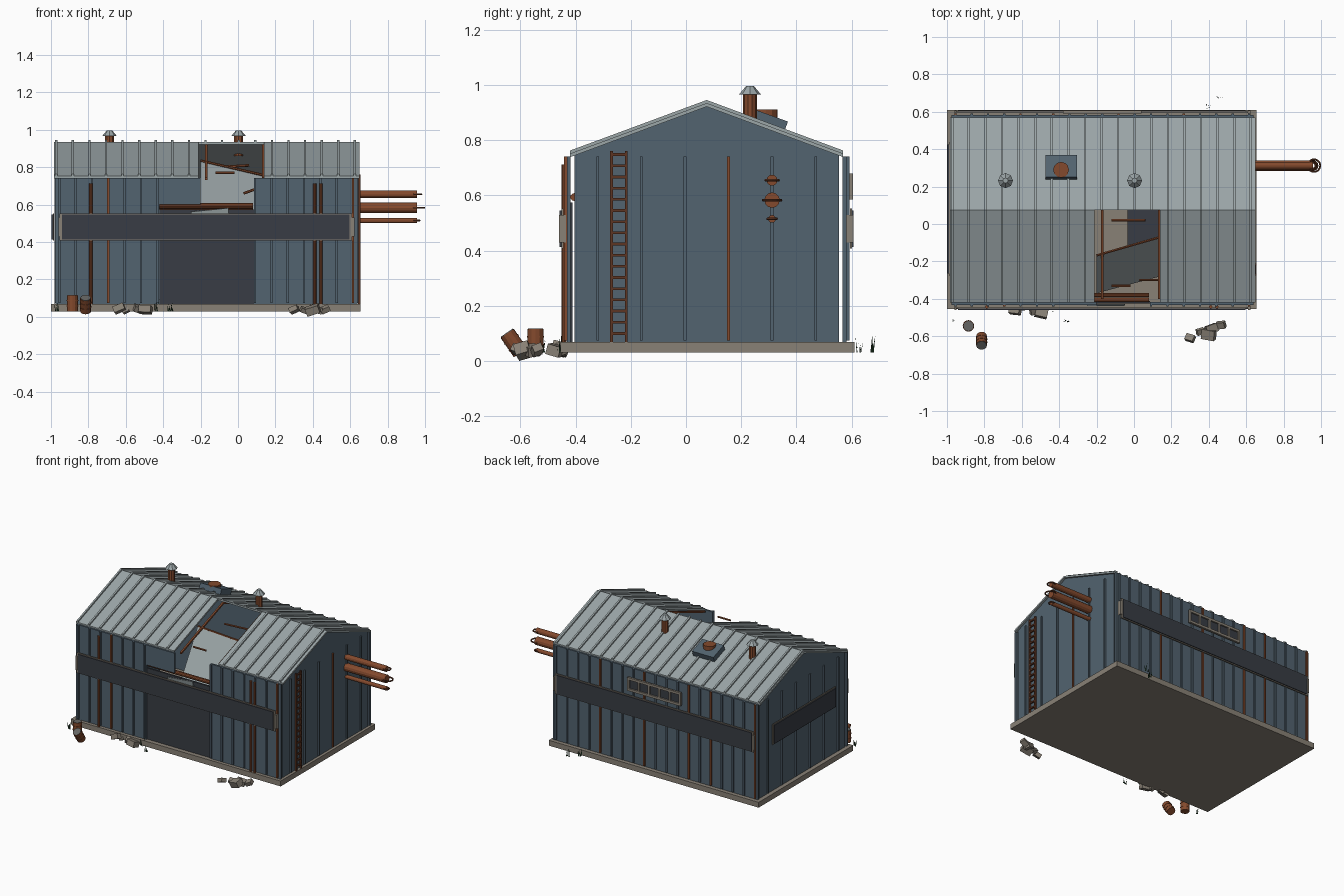
import bpy, bmesh, math, random
from mathutils import Vector, Matrix, Euler

cube = bpy.data.objects.get("Cube")
if cube:
    bpy.data.objects.remove(cube, do_unlink=True)
random.seed(4)


def material(name, rgb):
    m = bpy.data.materials.new(name)
    m.use_nodes = True
    m.diffuse_color = (*rgb, 1)
    m.node_tree.nodes["Principled BSDF"].inputs["Base Color"].default_value = (*rgb, 1)
    return m


WALL = material("blue_steel", (0.085, 0.125, 0.16))
ROOF = material("roof_grey", (0.33, 0.38, 0.39))
DARK = material("dark_panel", (0.04, 0.046, 0.058))
RUST = material("rust", (0.23, 0.068, 0.026))
DEEP = material("dark_rust", (0.11, 0.035, 0.016))
STONE = material("concrete", (0.25, 0.22, 0.18))
METAL = material("dull_metal", (0.13, 0.13, 0.125))
GRASS = material("grass_green", (0.015, 0.045, 0.02))


def finish(name, mat, bm):
    bmesh.ops.recalc_face_normals(bm, faces=bm.faces)
    mesh = bpy.data.meshes.new(name)
    bm.to_mesh(mesh)
    bm.free()
    mesh.materials.append(mat)
    ob = bpy.data.objects.new(name, mesh)
    bpy.context.collection.objects.link(ob)
    return ob


def add_box(bm, c, s, rot=(0, 0, 0)):
    m = Matrix.Translation(c) @ Euler(rot).to_matrix().to_4x4() @ Matrix.Diagonal((*s, 1))
    return bmesh.ops.create_cube(bm, size=1, matrix=m)["verts"]


def block(name, mat, *ranges):
    """Boxes given as (x0, x1, y0, y1, z0, z1), in one object."""
    bm = bmesh.new()
    for x0, x1, y0, y1, z0, z1 in ranges:
        add_box(bm, ((x0 + x1) / 2, (y0 + y1) / 2, (z0 + z1) / 2), (x1 - x0, y1 - y0, z1 - z0))
    return finish(name, mat, bm)


def tubes(name, mat, *specs, sides=10):
    """Cylinders or cones given as (start, end, radius, end radius)."""
    bm = bmesh.new()
    for a, b, r, r2 in specs:
        a, b = Vector(a), Vector(b)
        turn = (b - a).to_track_quat("Z", "Y").to_matrix().to_4x4()
        bmesh.ops.create_cone(bm, cap_ends=True, segments=sides, radius1=r, radius2=r2,
                              depth=(b - a).length, matrix=Matrix.Translation((a + b) / 2) @ turn)
    return finish(name, mat, bm)


def add_prism(bm, profile, x0, x1):
    ends = [[bm.verts.new((x, y, z)) for y, z in profile] for x in (x0, x1)]
    for e in ends:
        bm.faces.new(e)
    n = len(profile)
    for i in range(n):
        j = (i + 1) % n
        bm.faces.new((ends[0][i], ends[0][j], ends[1][j], ends[1][i]))


RIDGE, FRONT, BACK = 0.075, -0.42, 0.57


def roof_z(y):
    return 0.935 - 0.37 * abs(y - RIDGE)


def slope(bm, eave, x0, x1, lo, hi):
    add_prism(bm, [(RIDGE, roof_z(RIDGE) + lo), (eave, roof_z(eave) + lo),
                   (eave, roof_z(eave) + hi), (RIDGE, roof_z(RIDGE) + hi)], x0, x1)


# Slab and walls
block("floor_slab", STONE, (-1, 0.655, -0.455, 0.61, 0.03, 0.068))
T = 0.742
block("front_wall", WALL, (-0.975, -0.42, -0.432, -0.418, 0.068, T), (0.085, 0.64, -0.432, -0.418, 0.068, T),
      (-0.42, -0.2, -0.432, -0.418, 0.6, T))
block("back_wall", WALL, (-0.975, 0.64, 0.568, 0.582, 0.068, T))
for name, x in (("left_end_wall", 0.62), ("right_end_wall", -0.97)):
    bm = bmesh.new()
    add_prism(bm, [(-0.405, 0.068), (0.555, 0.068), (0.555, roof_z(0.555) - 0.013),
                   (RIDGE, roof_z(RIDGE) - 0.013), (-0.405, roof_z(-0.405) - 0.013)], x, x + 0.015)
    finish(name, WALL, bm)

# Upright wall ribs, some of them rusted
ribs, rusty = [], []
for i in range(19):
    x = -0.955 + i * 0.0872
    if not -0.43 < x < 0.09:
        (rusty if i in (3, 18) else ribs).append((x - 0.006, x + 0.006, -0.442, -0.431, 0.075, T))
    (rusty if i in (0, 4, 6, 10, 14) else ribs).append((x - 0.006, x + 0.006, 0.581, 0.592, 0.075, T))
for i in range(6):
    y = -0.32 + i * 0.158
    (rusty if i == 3 else ribs).append((0.634, 0.645, y - 0.005, y + 0.005, 0.075, T))
    ribs.append((-0.981, -0.969, y - 0.005, y + 0.005, 0.075, T))
block("wall_ribs", WALL, *ribs)
block("rusted_ribs", RUST, *rusty)

# Roof with a broken bay in the front slope
HOLE = (-0.21, 0.14)
bm = bmesh.new()
slope(bm, BACK, -0.985, 0.65, -0.013, 0)
slope(bm, FRONT, -0.985, HOLE[0], -0.013, 0)
slope(bm, FRONT, HOLE[1], 0.65, -0.013, 0)
for i in range(19):
    x = -0.972 + i * 0.0887
    slope(bm, BACK, x - 0.006, x + 0.006, 0, 0.011)
    if not HOLE[0] < x < HOLE[1]:
        slope(bm, FRONT, x - 0.006, x + 0.006, 0, 0.011)
finish("roof_sheets", ROOF, bm)

# Rafters and ties seen in the broken bay
bm = bmesh.new()
for x in (-0.8, -0.5, -0.17, 0.133, 0.45):
    slope(bm, FRONT + 0.02, x - 0.006, x + 0.006, -0.027, -0.014)
    slope(bm, BACK - 0.02, x - 0.006, x + 0.006, -0.027, -0.014)
finish("rafters", RUST, bm)
tubes("roof_ties", RUST, ((-0.12, 0.02, 0.8), (0.06, 0.02, 0.81), 0.007, 0.007),
      ((-0.12, -0.33, 0.77), (-0.02, -0.33, 0.77), 0.007, 0.007),
      ((-0.2, -0.168, 0.835), (0.14, -0.07, 0.757), 0.007, 0.007),
      ((0.03, -0.3, 0.66), (0.14, -0.3, 0.7), 0.007, 0.007), sides=6)

# Fallen roof sheet and a torn scrap in the gap
bm = bmesh.new()
sheet = [(-0.2, -0.17, 0.83), (0.14, -0.07, 0.75), (0.14, -0.28, 0.44), (-0.2, -0.37, 0.5)]
for d in (0, 0.008):
    bm.faces.new([bm.verts.new((x, y + d, z)) for x, y, z in sheet])
bmesh.ops.bridge_loops(bm, edges=bm.edges)
finish("fallen_sheet", ROOF, bm)
bm = bmesh.new()
add_box(bm, (-0.15, -0.433, 0.555), (0.2, 0.006, 0.035), (0.2, -0.1, 0))
finish("torn_scrap", ROOF, bm)
block("inner_machine", DARK, (-0.035, 0.3, -0.2, 0.25, 0.068, 0.35))

# Door and the lintel pipes above it
block("door_panel", DARK, (-0.42, 0.085, -0.424, -0.412, 0.068, 0.575))
tubes("lintel_pipes", RUST, ((-0.42, -0.405, 0.594), (0.08, -0.405, 0.594), 0.014, 0.014),
      ((-0.42, -0.38, 0.583), (0.08, -0.38, 0.583), 0.012, 0.012))

# Long sign boards with frames and end brackets
block("board_frames", STONE, (-0.955, 0.61, -0.452, -0.444, 0.408, 0.552),
      (-0.955, 0.61, 0.594, 0.602, 0.408, 0.552), (-0.99, -0.983, -0.275, 0.435, 0.408, 0.552),
      *[(x, x + 0.012, y, y + 0.025, 0.43, 0.53) for x in (-0.96, 0.61) for y in (-0.46, 0.582)])
block("board_faces", DARK, (-0.942, 0.597, -0.459, -0.451, 0.414, 0.546),
      (-0.942, 0.597, 0.601, 0.608, 0.414, 0.546), (-0.997, -0.989, -0.265, 0.425, 0.414, 0.546))

# Back window: frame and bars over dark glass
W0, W1 = -0.38, 0.04
step = (W1 - W0 - 0.014) / 5
block("window_frame", STONE, (W0, W1, 0.592, 0.606, 0.585, 0.602), (W0, W1, 0.592, 0.606, 0.663, 0.68),
      *[(W0 + i * step, W0 + i * step + 0.014, 0.592, 0.606, 0.6, 0.665) for i in range(6)])
block("window_glass", DARK, (W0, W1, 0.59, 0.596, 0.59, 0.675))

# Downpipes on the front
tubes("downpipes", RUST, *[((x, -0.443, 0.065), (x, -0.443, 0.712), 0.009, 0.009) for x in (-0.787, 0.41, 0.443)])

# Ladder on the left end
block("ladder", DEEP, *[(0.642, 0.654, y, y + 0.01, 0.068, 0.762) for y in (-0.275, -0.222)],
      *[(0.643, 0.653, -0.27, -0.215, z, z + 0.01) for z in [0.095 + i * 0.0405 for i in range(17)]])

# Side pipes ending in flat rings
pipes = ((0.655, 0.02, 0.985), (0.583, 0.028, 1.0), (0.515, 0.014, 0.975))
tubes("side_pipes", RUST, *[((0.6, 0.312, z), (0.957, 0.312, z), r, r) for z, r, end in pipes], sides=12)
for z, r, end in pipes:
    big = r * 1.2
    bpy.ops.mesh.primitive_torus_add(location=(end - big - 0.004, 0.312, z), major_radius=big, minor_radius=0.005,
                                     major_segments=14, minor_segments=6)
    ring = bpy.context.object
    ring.name = "pipe_ring"
    ring.data.materials.append(DEEP)

# Chimneys with caps
for x in (-0.687, 0.003):
    tubes("chimney", RUST, ((x, 0.232, 0.86), (x, 0.232, 0.968), 0.025, 0.025))
    tubes("chimney_cap", ROOF, ((x, 0.232, 0.966), (x, 0.232, 0.997), 0.04, 0.014), sides=8)

# Roof vent box with a rusty lid
bm = bmesh.new()
add_box(bm, (-0.39, 0.303, 0.868), (0.168, 0.125, 0.045), (math.radians(-20), 0, 0))
finish("vent_box", WALL, bm)
tubes("vent_lid", RUST, ((-0.39, 0.29, 0.875), (-0.39, 0.29, 0.912), 0.042, 0.042), sides=12)

# Barrels
for base, top in (((-0.885, -0.545, 0.03), (-0.885, -0.545, 0.115)),
                  ((-0.815, -0.6, 0.03), (-0.815, -0.648, 0.1))):
    a, b = Vector(base), Vector(top)
    n = (b - a).normalized()
    tubes("barrel", RUST, (a, b, 0.029, 0.029), *[(p, p + n * 0.006, 0.031, 0.031) for p in (a.lerp(b, 0.3), a.lerp(b, 0.65))], sides=12)
    tubes("barrel_lid", METAL, (b - n * 0.002, b + n * 0.003, 0.027, 0.027), sides=12)

# Rubble
bm = bmesh.new()
for x, y, s in ((-0.635, -0.46, 0.05), (-0.6, -0.445, 0.03), (-0.53, -0.46, 0.045), (-0.495, -0.475, 0.055),
                (0.3, -0.61, 0.04), (0.355, -0.575, 0.035), (0.4, -0.59, 0.06), (0.415, -0.56, 0.05),
                (0.465, -0.54, 0.04)):
    spin = [random.uniform(-0.5, 0.5) for _ in range(3)]
    verts = add_box(bm, (x, y, 0), (s * 1.2, s * 0.9, s * 0.7), spin)
    low = min(v.co.z for v in verts)
    for v in verts:
        v.co.z += 0.012 - low
    if s == 0.06:
        for v in verts:
            v.co.z -= 0.012
finish("rubble", STONE, bm)

# Grass tufts
bm = bmesh.new()
for x, y in ((-0.97, -0.52), (-0.435, -0.46), (-0.36, -0.515), (0.4, 0.625), (0.46, 0.668)):
    for i in range(5):
        px, py = x + random.uniform(-0.013, 0.013), y + random.uniform(-0.01, 0.01)
        tip = (px + random.uniform(-0.01, 0.01), py + random.uniform(-0.01, 0.01), random.uniform(0.06, 0.095))
        a = random.uniform(0, math.pi)
        dx, dy = 0.004 * math.cos(a), 0.004 * math.sin(a)
        bm.faces.new([bm.verts.new(p) for p in ((px - dx, py - dy, 0.03), (px + dx, py + dy, 0.03), tip)])
finish("grass_tufts", GRASS, bm)
